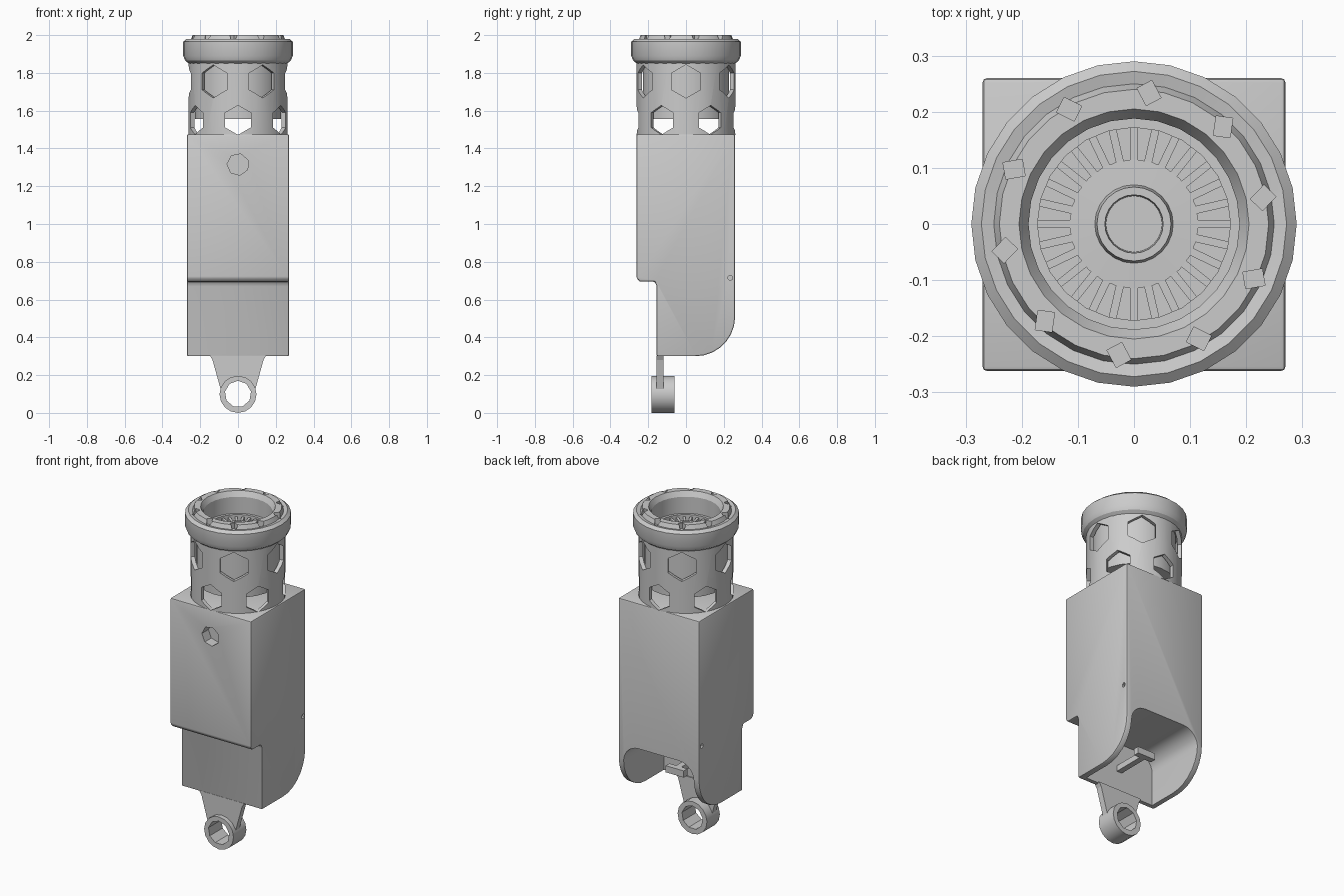
import bpy, bmesh, math
from math import sin, cos, pi, radians
from mathutils import Matrix, Vector

cube = bpy.data.objects.get("Cube")
if cube:
    bpy.data.objects.remove(cube, do_unlink=True)

grey = bpy.data.materials.new("plain grey")
grey.use_nodes = True
COLOUR = (0.6, 0.6, 0.6, 1)
grey.diffuse_color = COLOUR
grey.node_tree.nodes["Principled BSDF"].inputs["Base Color"].default_value = COLOUR


def finish(bm, name, smooth=None):
    bmesh.ops.recalc_face_normals(bm, faces=bm.faces)
    mesh = bpy.data.meshes.new(name)
    bm.to_mesh(mesh)
    bm.free()
    mesh.materials.append(grey)
    ob = bpy.data.objects.new(name, mesh)
    bpy.context.collection.objects.link(ob)
    if smooth:
        activate(ob)
        bpy.ops.object.shade_smooth_by_angle(angle=radians(smooth))
    return ob


def activate(ob):
    bpy.ops.object.select_all(action="DESELECT")
    ob.select_set(True)
    bpy.context.view_layer.objects.active = ob


def apply(ob, mod):
    activate(ob)
    bpy.ops.object.modifier_apply(modifier=mod.name)


def cut(ob, cutter):
    mod = ob.modifiers.new("cut", "BOOLEAN")
    mod.operation, mod.solver, mod.object = "DIFFERENCE", "EXACT", cutter
    apply(ob, mod)
    bpy.data.objects.remove(cutter, do_unlink=True)


def prism(name, points, axis, start, end, smooth=None):
    """Extrude a 2D outline along x (outline in y,z) or y (outline in x,z)."""
    bm = bmesh.new()
    place = (lambda p: (start, p[0], p[1])) if axis == "x" else (lambda p: (p[0], start, p[1]))
    face = bm.faces.new([bm.verts.new(place(p)) for p in points])
    new = bmesh.ops.extrude_face_region(bm, geom=[face])["geom"]
    step = Vector((end - start, 0, 0)) if axis == "x" else Vector((0, end - start, 0))
    bmesh.ops.translate(bm, vec=step, verts=[v for v in new if isinstance(v, bmesh.types.BMVert)])
    return finish(bm, name, smooth)


def lathe(name, profile, sides, closed=True, smooth=None):
    """Turn an r,z profile round the z axis."""
    bm = bmesh.new()
    rings = [[bm.verts.new((r * cos(2 * pi * i / sides), r * sin(2 * pi * i / sides), z))
              for i in range(sides)] for r, z in profile]
    pairs = list(zip(rings, rings[1:] + rings[:1])) if closed else list(zip(rings, rings[1:]))
    for a, b in pairs:
        for i in range(sides):
            j = (i + 1) % sides
            bm.faces.new((a[i], a[j], b[j], b[i]))
    if not closed:
        bm.faces.new(rings[0])
        bm.faces.new(rings[-1])
    return finish(bm, name, smooth)


def arc(cx, cz, r, a0, a1, n=7):
    return [(cx + r * cos(radians(a0 + (a1 - a0) * i / n)),
             cz + r * sin(radians(a0 + (a1 - a0) * i / n))) for i in range(n + 1)]


def ngon(cx, cz, r, n, turn=90):
    return arc(cx, cz, r, turn, turn + 360, n)[:-1]


def boxes(name, transforms):
    bm = bmesh.new()
    for m in transforms:
        bmesh.ops.create_cube(bm, size=1, matrix=m)
    return finish(bm, name)


def box_at(x, y, z, sx, sy, sz):
    return Matrix.Translation((x, y, z)) @ Matrix.Diagonal((sx, sy, sz, 1))


# Main housing: stepped front, rounded lower back corner
side = [(-0.155, 0.3)] + arc(0.05, 0.51, 0.21, -90, 0) \
    + [(0.26, 1.475), (-0.262, 1.475), (-0.262, 0.715), (-0.245, 0.695), (-0.165, 0.695), (-0.155, 0.67)]
housing = prism("housing", side, "x", -0.27, 0.27)
bevel = housing.modifiers.new("soft edges", "BEVEL")
bevel.width, bevel.segments, bevel.limit_method = 0.008, 2, "ANGLE"
bevel.angle_limit = radians(40)
apply(housing, bevel)

# Arched bay open to the back and bottom
arch = [(0.235, 0.2)] + arc(0.135, 0.5, 0.1, 0, 90) + arc(-0.135, 0.5, 0.1, 90, 180) + [(-0.235, 0.2)]
cut(housing, prism("bay_cutter", arch, "y", -0.125, 0.4))

# Front hole and small side pin holes
cut(housing, prism("front_hole_cutter", ngon(0, 1.315, 0.058, 7, 75), "y", -0.4, -0.2))
for s in (-1, 1):
    cut(housing, prism("pin_hole_cutter", ngon(0.235, 0.715, 0.014, 6), "x", s * 0.25, s * 0.3))
activate(housing)
bpy.ops.object.shade_smooth_by_angle(angle=radians(30))

# Perforated neck with two staggered rows of six hexagonal windows
neck = lathe("neck", [(0.262, 1.47), (0.262, 1.87), (0.238, 1.87), (0.238, 1.47)], 36)
for k in range(6):
    for z, r, shift in ((1.55, 0.078, 0), (1.755, 0.088, 30)):
        cutter = prism("window_cutter", ngon(0, z, r, 6), "y", -0.4, -0.15)
        cutter.rotation_euler.z = radians(60 * k + shift)
        bpy.context.view_layer.update()
        cut(neck, cutter)
activate(neck)
bpy.ops.object.shade_smooth_by_angle(angle=radians(30))

# Rim collar with small notches round the top
rim = lathe("rim_collar", [(0.255, 1.845), (0.28, 1.865), (0.29, 1.89), (0.29, 1.965), (0.272, 1.98),
                           (0.25, 1.975), (0.24, 2.0), (0.205, 2.0), (0.188, 1.97), (0.188, 1.86)], 28)
notches = [Matrix.Rotation(2 * pi * i / 10 + 0.2, 4, "Z") @ Matrix.Translation((0.235, 0, 1.99))
           @ Matrix.Rotation(0.6, 4, "Z") @ Matrix.Diagonal((0.035, 0.03, 0.05, 1)) for i in range(10)]
cut(rim, boxes("notch_cutter", notches))
activate(rim)
bpy.ops.object.shade_smooth_by_angle(angle=radians(25))

# Inner barrel with a recessed ring and centre hub
lathe("inner_barrel", [(0.228, 1.555), (0.228, 1.87), (0.172, 1.87), (0.172, 1.825), (0.115, 1.825),
                       (0.115, 1.86), (0.07, 1.862), (0.066, 1.885), (0.052, 1.885), (0.05, 1.85)],
      24, closed=False, smooth=25)

# Radial fins bridging the recessed ring
boxes("radial_fins", [Matrix.Rotation(2 * pi * i / 28, 4, "Z") @ box_at(0.143, 0, 1.84, 0.064, 0.014, 0.036)
                      for i in range(28)])

# Tapered hanger tab and eyelet below the front panel
tab = prism("hanger_tab", [(-0.15, 0.305), (-0.135, 0.28), (-0.085, 0.1), (0.085, 0.1),
                           (0.135, 0.28), (0.15, 0.305)], "y", -0.155, -0.118)
cut(tab, prism("tab_hole_cutter", ngon(0, 0.1, 0.08, 12), "y", -0.3, 0.1))
eyelet = prism("eyelet", ngon(0, 0.098, 0.098, 16), "y", -0.183, -0.06)
cut(eyelet, prism("eyelet_hole_cutter", ngon(0, 0.1, 0.07, 9), "y", -0.3, 0.1))
activate(eyelet)
bpy.ops.object.shade_smooth_by_angle(angle=radians(30))

# T-shaped latch inside the bay
boxes("latch", [box_at(0, -0.02, 0.44, 0.035, 0.22, 0.035), box_at(0, 0.09, 0.44, 0.12, 0.035, 0.04)])
